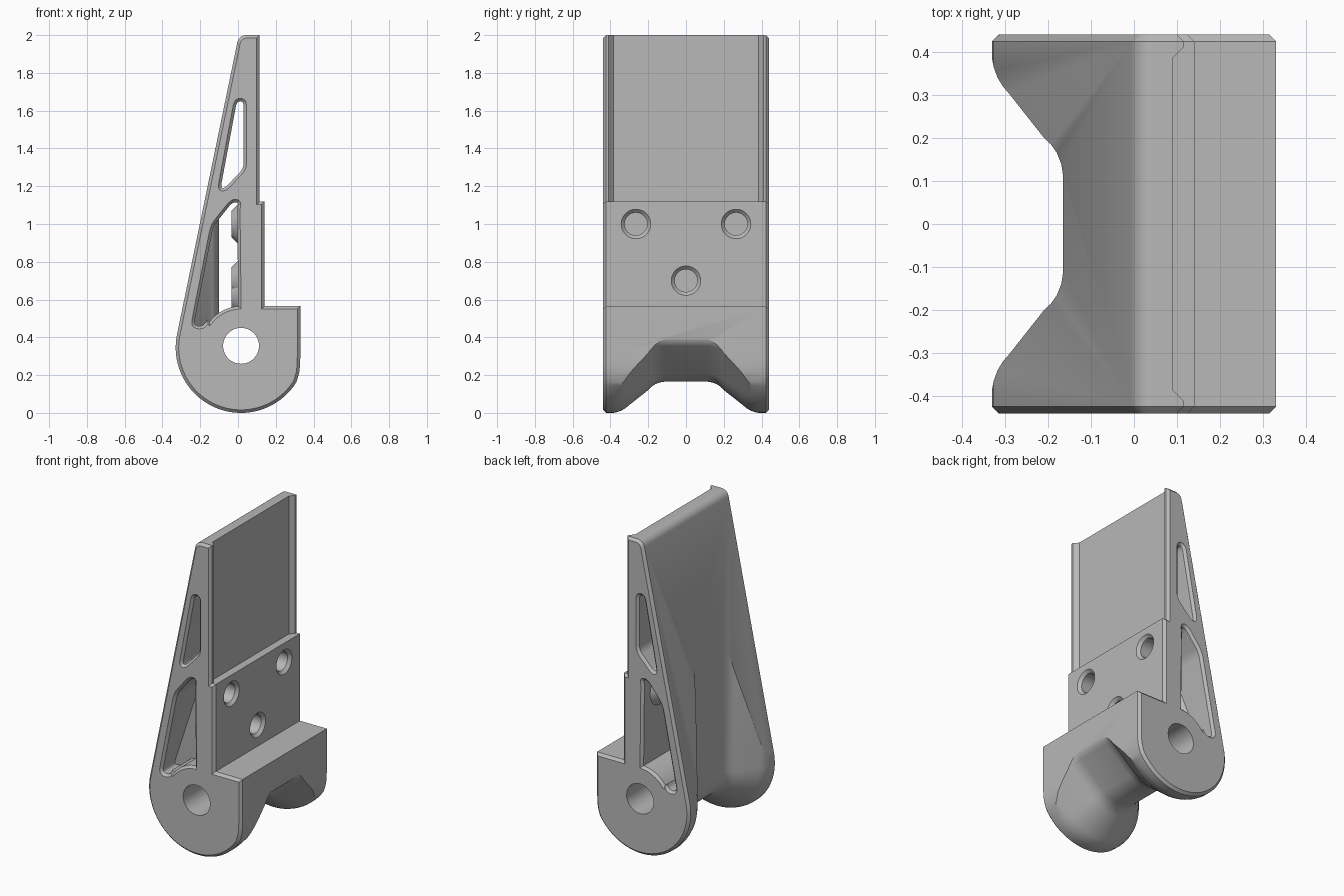
import bpy, bmesh
from math import sin, cos, radians
from mathutils import Vector

cube = bpy.data.objects.get("Cube")
if cube:
    bpy.data.objects.remove(cube)

grey = bpy.data.materials.new("mid_grey")
grey.use_nodes = True
grey.diffuse_color = (0.48, 0.48, 0.48, 1)
grey.node_tree.nodes["Principled BSDF"].inputs["Base Color"].default_value = (0.48, 0.48, 0.48, 1)

HALF = 0.44                   # half width along y
CX, CZ, R = 0.016, 0.346, 0.346   # pivot centre and barrel radius


def loft(name, rings, cap=True):
    """Closed solid through matching rings of 3D points."""
    bm = bmesh.new()
    rows = [[bm.verts.new(p) for p in ring] for ring in rings]
    n = len(rows[0])
    for a, b in zip(rows, rows[1:]):
        for i in range(n):
            j = (i + 1) % n
            bm.faces.new((a[i], a[j], b[j], b[i]))
    bm.faces.new(rows[0])
    bm.faces.new(rows[-1])
    bmesh.ops.recalc_face_normals(bm, faces=bm.faces)
    mesh = bpy.data.meshes.new(name)
    bm.to_mesh(mesh)
    bm.free()
    mesh.materials.append(grey)
    obj = bpy.data.objects.new(name, mesh)
    bpy.context.scene.collection.objects.link(obj)
    return obj


def cut(target, cutter):
    """Subtract the cutter from the target and discard the cutter."""
    cutter.hide_render = True
    mod = target.modifiers.new("cut", "BOOLEAN")
    mod.operation, mod.solver, mod.object = "DIFFERENCE", "EXACT", cutter
    bpy.context.view_layer.objects.active = target
    bpy.ops.object.modifier_apply(modifier=mod.name)
    bpy.data.objects.remove(cutter)


def arc(cx, cz, r, start, end, steps):
    angles = [radians(start + (end - start) * i / steps) for i in range(steps + 1)]
    return [(cx + r * cos(a), cz + r * sin(a)) for a in angles]


def rounded(points, r, steps=5):
    """Round every corner of a polygon."""
    out = []
    for i, p in enumerate(points):
        p, a, b = Vector(p), Vector(points[i - 1]), Vector(points[(i + 1) % len(points)])
        s = p + (a - p).normalized() * min(r, (a - p).length * 0.45)
        e = p + (b - p).normalized() * min(r, (b - p).length * 0.45)
        for k in range(steps + 1):
            t = k / steps
            out.append(tuple(s * (1 - t) ** 2 + p * 2 * t * (1 - t) + e * t * t))
    return out


def grow(points, d):
    """Offset a counter-clockwise polygon outwards with mitred corners."""
    out = []
    for i, p in enumerate(points):
        p, a, b = Vector(p), Vector(points[i - 1]), Vector(points[(i + 1) % len(points)])
        u, v = (p - a).normalized(), (b - p).normalized()
        m = Vector((u.y + v.y, -u.x - v.x))
        out.append(tuple(p + m * (2 * d / m.length_squared)))
    return out


def prism(name, points, sections):
    """Loft of a side outline along y; sections are (y, outward offset)."""
    return loft(name, [[(x, y, z) for x, z in grow(points, d)] for y, d in sections])


def cone_x(name, y, z, sections):
    """Turned shape along x; sections are (x, radius)."""
    return loft(name, [[(x, y + a, z + b) for a, b in arc(0, 0, r, 0, 352.5, 47)]
                       for x, r in sections])


# Main body: side outline extruded across, with chamfered ends
outline = arc(CX, CZ, R, 168.7, 328, 44)
outline += [(0.325, 0.215), (0.329, 0.26), (0.33, 0.31)]
outline += [(0.33, 0.565), (0.14, 0.565), (0.14, 1.12), (0.115, 1.12), (0.115, 2)]
outline += arc(0.045, 1.95, 0.05, 90, 168.7, 8)
body = prism("bracket_body", outline,
             [(-HALF, -0.016), (0.016 - HALF, 0), (HALF - 0.016, 0), (HALF, -0.016)])

# Waist: half of its radius profile, from the middle outwards (y, radius)
waist = [(0.115, 0.181), (0.14, 0.185), (0.165, 0.195), (0.185, 0.209), (0.2, 0.225),
         (0.305, 0.308), (0.32, 0.321), (0.34, 0.333), (0.365, 0.342), (0.4, 0.349), (0.5, 0.37)]
stations = [(-y, r) for y, r in reversed(waist)] + waist


def waist_path(r):
    """Down the back, round the pivot, up a ramp and out over the front."""
    path = [(CX - r, 1.7)] + arc(CX, CZ, r, 180, 310, 26)
    return path + arc(0.253, 0.415, r - 0.1, 310, 360, 8)


def waist_cutter(name, wall):
    rings = []
    for y, r in stations:
        section = waist_path(r - wall) + waist_path(0.9)[::-1]
        rings.append([(x, y, z) for x, z in section])
    return loft(name, rings)


cut(body, waist_cutter("waist_cutter", 0))

# Side windows with chamfered rims
rim = [(-HALF - 0.03, 0.045), (-HALF, 0.015), (0.015 - HALF, 0),
       (HALF - 0.015, 0), (HALF, 0.015), (HALF + 0.03, 0.045)]
upper = rounded([(-0.006, 1.65), (-0.092, 1.19), (-0.07, 1.19), (0.03, 1.295), (0.03, 1.65)], 0.03)
cut(body, prism("upper_window_cutter", upper, rim))

lower = rounded([(0.005, 1.115), (-0.03, 1.115), (-0.13, 0.99), (-0.235, 0.46), (-0.175, 0.46)], 0.035)
lower = lower[3:] + arc(CX, 0.355, 0.21, 143, 94, 10) + lower[:3]
pocket = prism("lower_window_cutter", lower, rim)

# The pocket follows the waist wall and leaves bosses for the screws
cut(pocket, waist_cutter("pocket_wall", 0.065))
screws = [(-0.265, 1.0), (0.265, 1.0), (0, 0.7)]
for y, z in screws + [(0, 0.62)]:
    cut(pocket, cone_x("boss", y, z, [(-0.035, 0.07), (0, 0.105), (0.08, 0.105)]))
cut(body, pocket)

# Pivot bore
cut(body, prism("pivot_cutter", arc(CX, 0.355, 0.095, 0, 354, 59), [(-0.6, 0), (0.6, 0)]))

# Countersunk blind screw holes
for y, z in screws:
    cut(body, cone_x("screw_cutter", y, z,
                     [(0, 0.06), (0.122, 0.06), (0.14, 0.078), (0.16, 0.098)]))

# Recessed front panel between two side lips
panel = [(0.09, -0.385), (0.15, -0.445), (0.3, -0.445), (0.3, 0.445), (0.15, 0.445), (0.09, 0.385)]
cut(body, loft("panel_cutter", [[(x, y, z) for x, y in panel] for z in (1.12, 2.2)]))

# Shading
bpy.ops.object.select_all(action="DESELECT")
body.select_set(True)
bpy.context.view_layer.objects.active = body
bpy.ops.object.shade_smooth_by_angle(angle=radians(25))
